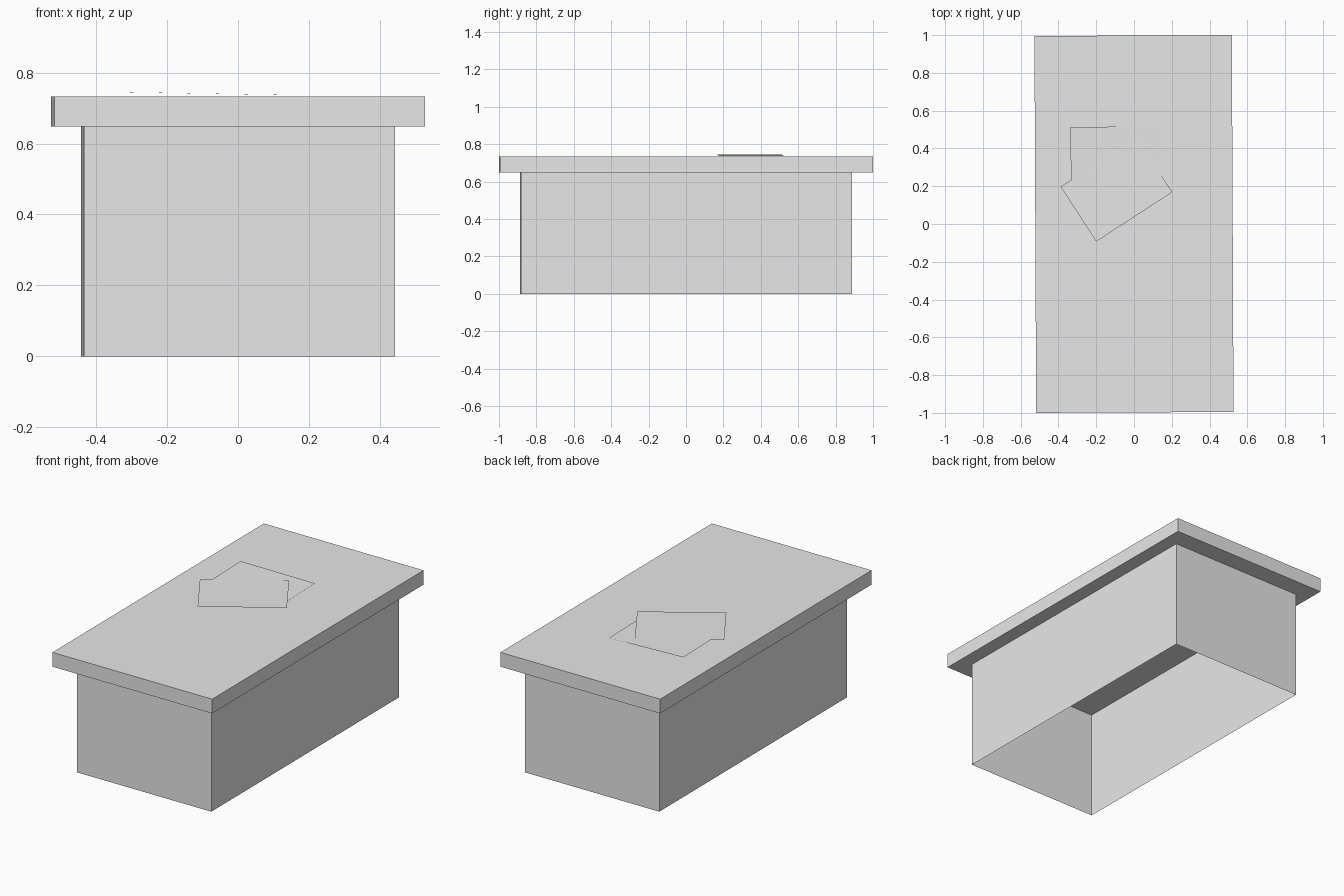
import bpy
import bmesh
from math import radians
from mathutils import Matrix, Vector

cube = bpy.data.objects.get("Cube")
if cube:
    bpy.data.objects.remove(cube, do_unlink=True)

grey = bpy.data.materials.new("plain grey")
grey.use_nodes = True
grey.diffuse_color = (0.8, 0.8, 0.8, 1)
grey.node_tree.nodes["Principled BSDF"].inputs["Base Color"].default_value = (0.8, 0.8, 0.8, 1)

TURN = radians(0.26)   # the whole table sits very slightly turned
BODY_TOP = 0.648
TABLE_TOP = 0.733


def finish(name, bm):
    mesh = bpy.data.meshes.new(name)
    bm.to_mesh(mesh)
    bm.free()
    mesh.materials.append(grey)
    obj = bpy.data.objects.new(name, mesh)
    bpy.context.collection.objects.link(obj)
    return obj


def box(name, width, length, bottom, top, open_ends=False):
    bm = bmesh.new()
    bmesh.ops.create_cube(bm, size=1)
    bmesh.ops.scale(bm, vec=(width, length, top - bottom), verts=bm.verts)
    bmesh.ops.translate(bm, vec=(0, 0, (top + bottom) / 2), verts=bm.verts)
    if open_ends:
        bm.normal_update()
        ends = [f for f in bm.faces if abs(f.normal.z) > 0.9]
        bmesh.ops.delete(bm, geom=ends, context='FACES_ONLY')
    obj = finish(name, bm)
    obj.rotation_euler.z = TURN
    return obj


def sheet(name, centre, turn, tilt=0):
    bm = bmesh.new()
    bmesh.ops.create_grid(bm, x_segments=1, y_segments=1, size=0.5)
    bmesh.ops.scale(bm, vec=(0.48, 0.346, 1), verts=bm.verts)
    place = (Matrix.Translation(Vector(centre))
             @ Matrix.Rotation(radians(turn), 4, 'Z')
             @ Matrix.Rotation(radians(tilt), 4, 'Y'))
    bmesh.ops.transform(bm, matrix=place, verts=bm.verts)
    return finish(name, bm)


# Hollow body, open underneath, closed above by the tabletop
box("body_walls", 0.878, 1.77, 0, BODY_TOP, open_ends=True)
box("tabletop", 1.045, 1.995, BODY_TOP, TABLE_TOP)

# Two loose sheets lying on the tabletop
sheet("back_sheet", (-0.095, 0.343, TABLE_TOP + 0.008), 1.5, 1)
sheet("front_sheet", (-0.093, 0.183, TABLE_TOP + 0.01), 33)
